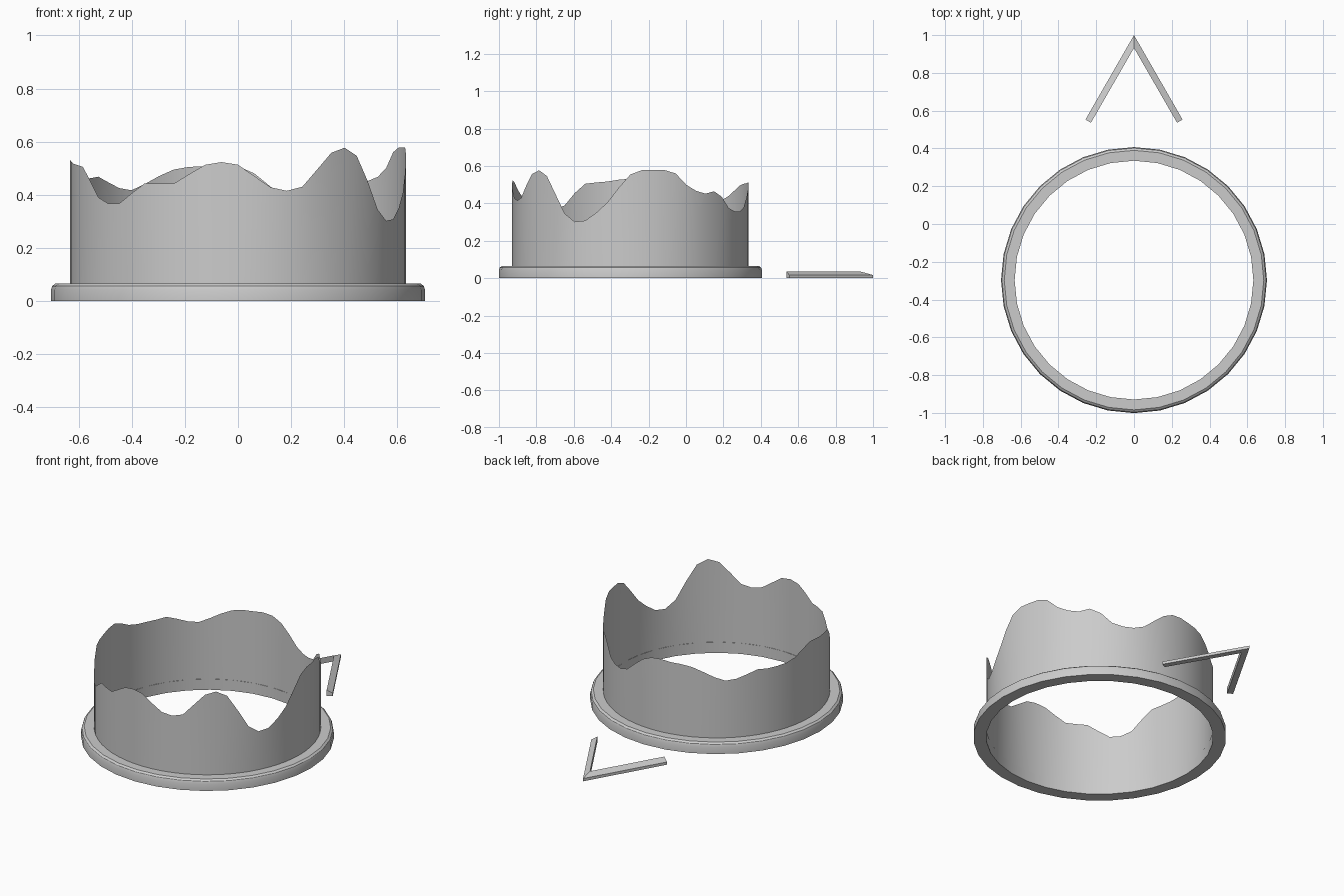
import bpy, bmesh
from math import sin, cos, pi

if "Cube" in bpy.data.objects:
    bpy.data.objects.remove(bpy.data.objects["Cube"])

CY = -0.297      # centre of the ring in y
R_WALL = 0.632


def make_object(name, bm, smooth=True):
    bmesh.ops.recalc_face_normals(bm, faces=bm.faces)
    mesh = bpy.data.meshes.new(name)
    bm.to_mesh(mesh)
    bm.free()
    ob = bpy.data.objects.new(name, mesh)
    bpy.context.collection.objects.link(ob)
    if smooth:
        bpy.ops.object.select_all(action='DESELECT')
        bpy.context.view_layer.objects.active = ob
        ob.select_set(True)
        bpy.ops.object.shade_smooth_by_angle(angle=pi / 6)
    return ob


def around(bm, r, z, i, n):
    a = 2 * pi * i / n
    return bm.verts.new((r * sin(a), CY - r * cos(a), z))


def bridge(bm, loops, wrap=False):
    pairs = list(zip(loops, loops[1:] + loops[:1])) if wrap else list(zip(loops, loops[1:]))
    for a, b in pairs:
        n = len(a)
        for i in range(n):
            j = (i + 1) % n
            bm.faces.new((a[i], a[j], b[j], b[i]))


# Base ring: rounded-edge flange
profile = [(R_WALL, 0), (0.704, 0), (0.704, 0.042), (0.699, 0.057),
           (0.687, 0.066), (R_WALL, 0.066)]
bm = bmesh.new()
bridge(bm, [[around(bm, r, z, i, 32) for i in range(32)] for r, z in profile], wrap=True)
make_object("base_ring", bm)

# Wavy wall: thin sheet, rim heights counter-clockwise from the front
rim = [.513, .47, .428, .415, .43, .495, .558, .577, .547, .45, .345, .302, .308,
       .35, .405, .485, .555, .578, .578, .578, .56, .50, .467, .452, .465, .435,
       .375, .357, .357, .378, .43, .48, .508, .513, .507, .505, .495, .47, .44,
       .417, .425, .447, .468, .462, .463, .466, .48, .51, .532, .527, .517, .512,
       .505, .455, .39, .367, .367, .405, .443, .443, .442, .478, .513, .523]
n = len(rim)
bm = bmesh.new()
bridge(bm, [[around(bm, R_WALL, 0, i, n) for i in range(n)],
            [around(bm, R_WALL, rim[i], i, n) for i in range(n)]])
make_object("wavy_wall", bm)

# Direction pointer: mirrored arm with a top sloping up to the inner edge
bm = bmesh.new()
inner_tip, outer_tip = (0, 0.932), (0, 1.0)
outer_end, inner_end = (0.257, 0.553), (0.228, 0.536)
section = lambda o, i: [bm.verts.new(p) for p in
                        ((*o, 0), (*o, 0.017), (*i, 0.036), (*i, 0))]
tip, end = section(outer_tip, inner_tip), section(outer_end, inner_end)
bridge(bm, [tip, end])
bm.faces.new(end)
pointer = make_object("pointer", bm, smooth=False)
pointer.modifiers.new("mirror", 'MIRROR')
